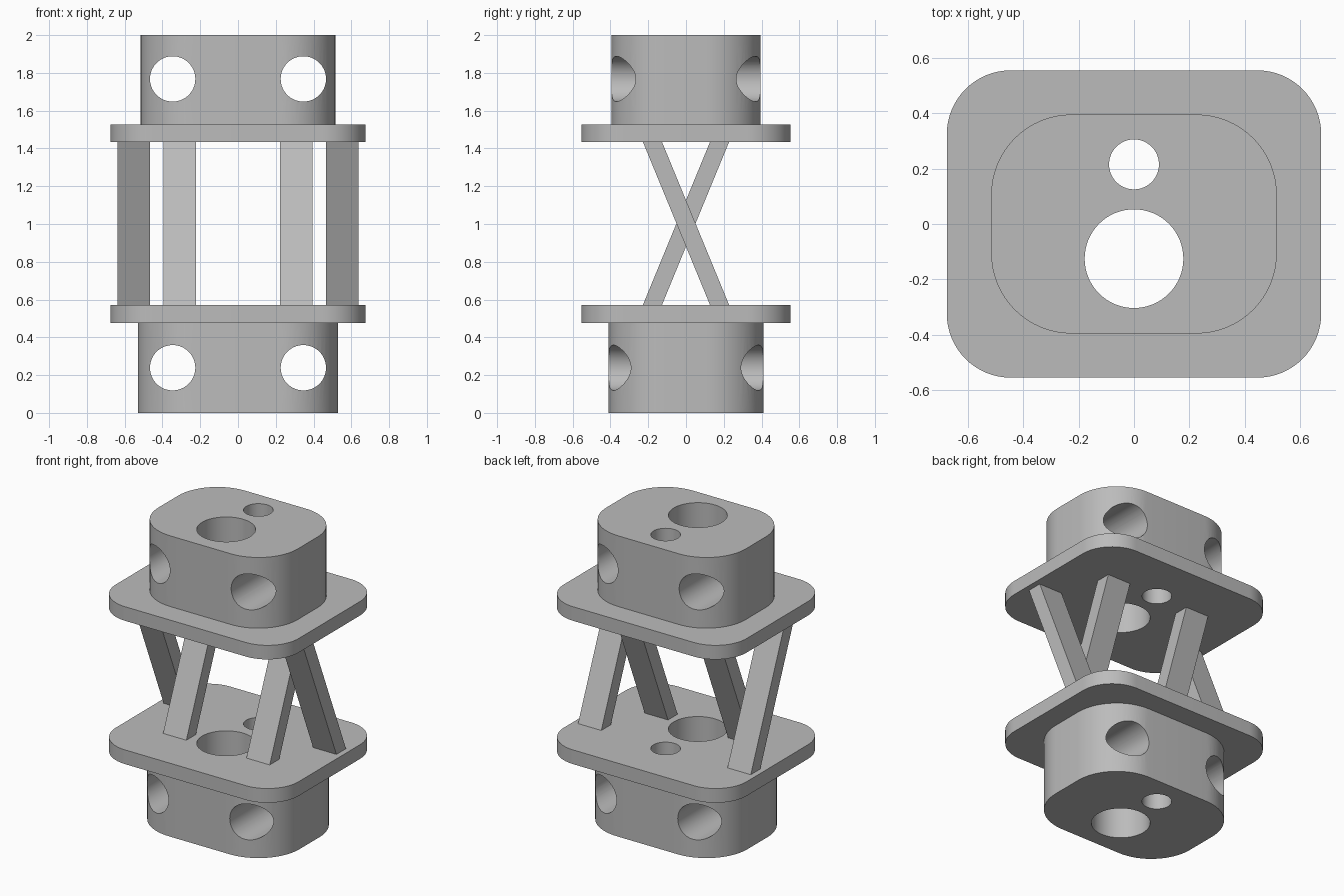
import bpy, bmesh
from math import sin, cos, pi
from mathutils import Matrix, Vector

cube = bpy.data.objects.get("Cube")
if cube:
    bpy.data.objects.remove(cube, do_unlink=True)

grey = bpy.data.materials.new("plain grey")
grey.use_nodes = True
colour = (0.5, 0.5, 0.5, 1)
grey.diffuse_color = colour
grey.node_tree.nodes["Principled BSDF"].inputs["Base Color"].default_value = colour


def make_object(name, bm):
    bmesh.ops.recalc_face_normals(bm, faces=bm.faces)
    mesh = bpy.data.meshes.new(name)
    bm.to_mesh(mesh)
    bm.free()
    mesh.materials.append(grey)
    obj = bpy.data.objects.new(name, mesh)
    bpy.context.collection.objects.link(obj)
    return obj


def select_only(obj):
    bpy.ops.object.select_all(action='DESELECT')
    obj.select_set(True)
    bpy.context.view_layer.objects.active = obj


def extrude_outline(name, points, direction):
    bm = bmesh.new()
    face = bm.faces.new([bm.verts.new(p) for p in points])
    extruded = bmesh.ops.extrude_face_region(bm, geom=[face])["geom"]
    verts = [v for v in extruded if isinstance(v, bmesh.types.BMVert)]
    bmesh.ops.translate(bm, verts=verts, vec=direction)
    return make_object(name, bm)


def rounded_slab(name, half_x, half_y, radius, z0, z1, steps=16):
    points = []
    for corner, (sx, sy) in enumerate([(1, 1), (-1, 1), (-1, -1), (1, -1)]):
        for i in range(steps + 1):
            a = (corner + i / steps) * pi / 2
            points.append((sx * (half_x - radius) + radius * cos(a),
                           sy * (half_y - radius) + radius * sin(a), z0))
    return extrude_outline(name, points, Vector((0, 0, z1 - z0)))


def cylinders(name, specs, axis):
    # Disjoint cutting cylinders given as (centre, radius)
    bm = bmesh.new()
    turn = Matrix.Rotation(pi / 2, 4, 'X') if axis == 'Y' else Matrix()
    for centre, radius in specs:
        bmesh.ops.create_cone(bm, cap_ends=True, segments=64, radius1=radius,
                              radius2=radius, depth=5,
                              matrix=Matrix.Translation(centre) @ turn)
    obj = make_object(name, bm)
    obj.hide_render = True
    return obj


def cut(obj, cutter):
    mod = obj.modifiers.new("holes", 'BOOLEAN')
    mod.operation = 'DIFFERENCE'
    mod.solver = 'EXACT'
    mod.object = cutter
    select_only(obj)
    bpy.ops.object.modifier_apply(modifier=mod.name)


# Cutters: two vertical bores and four front-to-back holes
bores = cylinders("bore_cutter", [((0, -0.125, 1), 0.178), ((0, 0.215, 1), 0.09)], 'Z')
cross_holes = cylinders("cross_hole_cutter",
                        [((x, 0, z), 0.12) for x in (-0.346, 0.346) for z in (0.239, 1.768)], 'Y')

# End blocks and flange plates
blocks = [rounded_slab("bottom_block", 0.53, 0.41, 0.305, 0, 0.477),
          rounded_slab("top_block", 0.515, 0.395, 0.29, 1.528, 2)]
plates = [rounded_slab("bottom_plate", 0.675, 0.554, 0.23, 0.477, 0.572),
          rounded_slab("top_plate", 0.675, 0.554, 0.23, 1.434, 1.528)]
for part in blocks + plates:
    cut(part, bores)
for block in blocks:
    cut(block, cross_holes)
for part in blocks + plates:
    select_only(part)
    bpy.ops.object.shade_smooth_by_angle()
for cutter in (bores, cross_holes):
    bpy.data.objects.remove(cutter, do_unlink=True)

# Crossed struts: inner pair leans back, outer pair leans forward
for kind, x0, x1, lean in (("inner", 0.222, 0.394, 1), ("outer", 0.466, 0.638, -1)):
    for side, s in (("left", 1), ("right", -1)):
        section = [(s * x0, lean * y, z) for y, z in
                   ((-0.228, 0.572), (-0.127, 0.572), (0.228, 1.434), (0.127, 1.434))]
        extrude_outline(f"{kind}_strut_{side}", section, Vector((s * (x1 - x0), 0, 0)))
